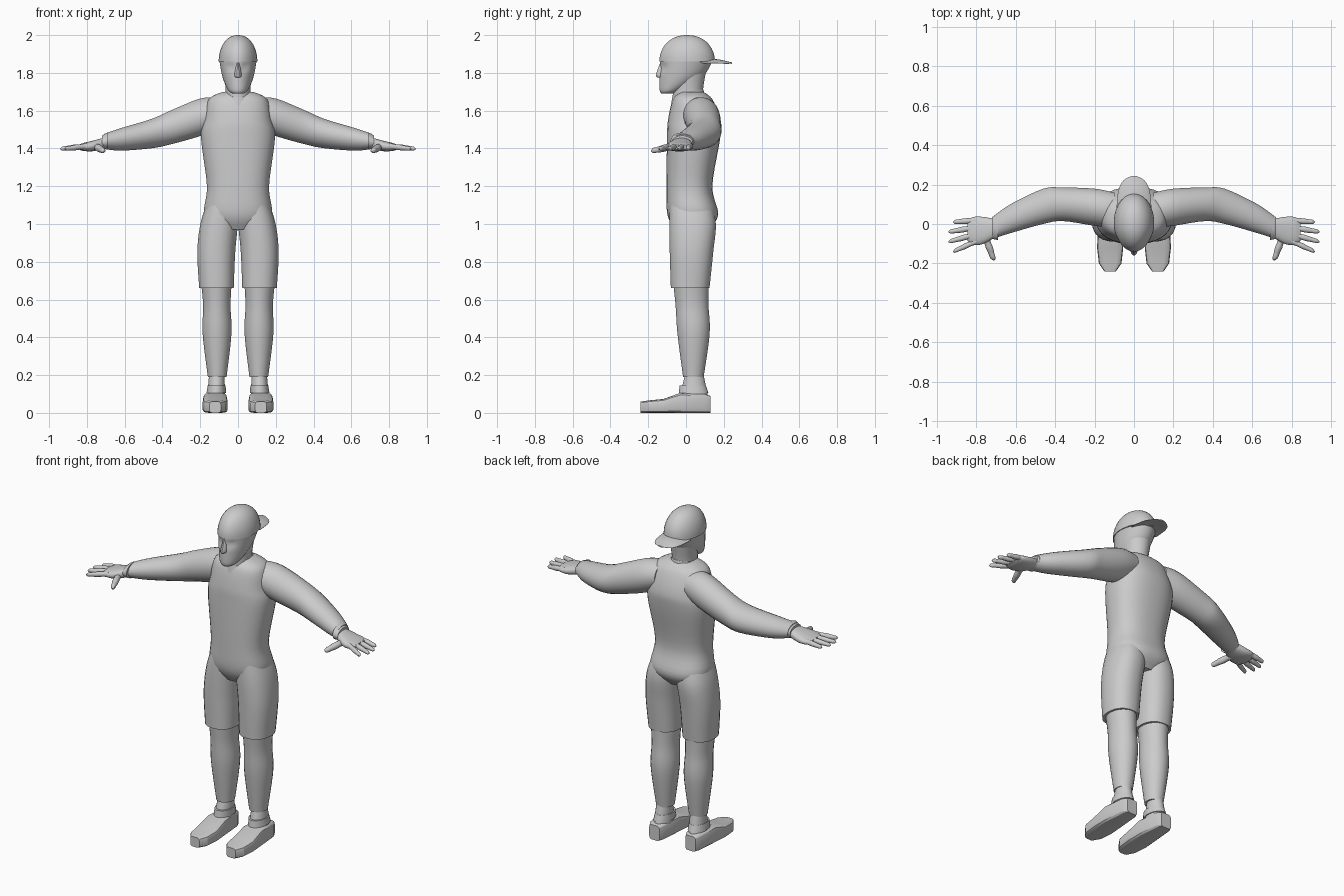
import bpy
from math import cos, sin, pi, copysign, exp, radians

cube = bpy.data.objects.get("Cube")
if cube:
    bpy.data.objects.remove(cube)

grey = bpy.data.materials.new("light grey")
grey.use_nodes = True
colour = (0.6, 0.6, 0.6, 1)
grey.diffuse_color = colour
grey.node_tree.nodes["Principled BSDF"].inputs["Base Color"].default_value = colour


def catmull(before, start, end, after, t):
    """Point on a smooth curve between start and end."""
    slope_in, slope_out = (end - before) / 2, (after - start) / 2
    ease = t * t * (3 - 2 * t)
    return (start + ease * (end - start)
            + t * (1 - t) ** 2 * slope_in - t * t * (1 - t) * slope_out)


def smooth_stations(stations, steps):
    """Add in-between cross-sections along the part."""
    last = len(stations) - 1
    result = []
    for i in range(last):
        near = [stations[max(0, min(last, i + k))] for k in (-1, 0, 1, 2)]
        for step in range(steps):
            result.append([catmull(*values, step / steps) for values in zip(*near)])
    result.append(stations[last])
    return result


def loft(name, axis, stations, sides=24, steps=4, power=2, mirror=False,
         reshape=None, sharp_angle=40):
    """Skin oval sections; a station is position, two centres, two radii."""
    verts, faces = [], []
    sections = smooth_stations(stations, steps)
    for position, centre_a, centre_b, radius_a, radius_b in sections:
        for k in range(sides):
            turn = 2 * pi * (k + 0.5) / sides
            across, along = (copysign(abs(value) ** (2 / power), value)
                             for value in (cos(turn), sin(turn)))
            a = centre_a + across * radius_a
            b = centre_b + along * radius_b
            point = {"x": (position, a, b), "y": (a, position, b),
                     "z": (a, b, position)}[axis]
            verts.append(reshape(*point) if reshape else point)
    for row in range(len(sections) - 1):
        for k in range(sides):
            here, beside = row * sides + k, row * sides + (k + 1) % sides
            faces.append((here, beside, beside + sides, here + sides))
    faces.append(tuple(range(sides)))
    faces.append(tuple(range(len(verts) - sides, len(verts))))

    mesh = bpy.data.meshes.new(name)
    mesh.from_pydata(verts, [], faces)
    mesh.materials.append(grey)
    part = bpy.data.objects.new(name, mesh)
    bpy.context.collection.objects.link(part)
    bpy.ops.object.select_all(action="DESELECT")
    part.select_set(True)
    bpy.context.view_layer.objects.active = part
    bpy.ops.object.mode_set(mode="EDIT")
    bpy.ops.mesh.select_all(action="SELECT")
    bpy.ops.mesh.normals_make_consistent(inside=False)
    bpy.ops.object.mode_set(mode="OBJECT")
    bpy.ops.object.shade_smooth_by_angle(angle=radians(sharp_angle))
    if mirror:
        modifier = part.modifiers.new("mirror", "MIRROR")
        modifier.use_mirror_merge = False


def face_shape(x, y, z):
    """Narrow the face and press in the eye sockets."""
    x *= 1 - 0.8 * max(0, -y - 0.03)
    if y < -0.05:
        socket = ((abs(x) - 0.036) / 0.02) ** 2 + ((z - 1.83) / 0.02) ** 2
        y += 0.014 * exp(-socket)
    return x, y, z


def collar_slope(x, y, z):
    """Lower the collar at the throat."""
    return x, y, z + 0.25 * y


def brim_curve(x, y, z):
    """Bend the brim down at its sides."""
    return x, y, z - 2.5 * x * x


# Head, nose and backward cap
loft("head", "z", [
    (1.69, 0, -.1, .03, .03), (1.71, 0, -.08, .055, .06),
    (1.78, 0, -.025, .083, .115), (1.87, 0, .005, .1, .14)],
    sides=32, steps=6, reshape=face_shape)
loft("nose", "z", [
    (1.775, 0, -.13, .01, .02), (1.79, 0, -.13, .019, .03),
    (1.86, 0, -.12, .008, .015)], sides=12)
dome = []
for i in range(13):
    rise = pi / 2 * i / 12
    spread = max(cos(rise), 0.02) ** 0.9
    dome.append((1.86 + .14 * sin(rise), 0, .006, .103 * spread, .148 * spread))
loft("cap", "z", dome, sides=32, steps=1, reshape=face_shape)
loft("cap_brim", "y", [
    (.08, 0, 1.872, .09, .006), (.17, 0, 1.866, .08, .006),
    (.22, 0, 1.856, .055, .005), (.243, 0, 1.852, .015, .004)],
    reshape=brim_curve)

# Neck and sloping collar
loft("neck", "z", [
    (1.6, 0, .01, .075, .085), (1.7, 0, .01, .066, .08), (1.8, 0, .02, .075, .085)])
loft("collar", "z", [
    (1.65, 0, .01, .085, .09), (1.69, 0, .01, .07, .083)], reshape=collar_slope)

# Shirt and sleeves
loft("shirt", "z", [
    (1.7, 0, .03, .08, .06), (1.66, 0, .035, .155, .105), (1.55, 0, .044, .182, .14),
    (1.45, 0, .04, .196, .141), (1.2, 0, .018, .165, .122),
    (1.05, 0, .036, .179, .135), (.97, 0, .03, .1, .09)],
    sides=32, steps=5, power=2.4)
loft("arms", "x", [
    (.1, .07, 1.59, .09, .08), (.2, .085, 1.565, .095, .1),
    (.36, .1, 1.51, .086, .09), (.46, .09, 1.478, .09, .078),
    (.62, .03, 1.448, .075, .06), (.71, -.015, 1.437, .058, .04)], mirror=True)

# Gloves: cuff, palm, fingers and thumb
loft("glove_cuffs", "x", [
    (.69, -.016, 1.44, .066, .045), (.72, -.02, 1.432, .056, .036)], mirror=True)
loft("palms", "x", [
    (.7, -.02, 1.43, .045, .03), (.77, -.033, 1.413, .07, .028),
    (.82, -.035, 1.408, .07, .021), (.845, -.035, 1.407, .05, .012)],
    power=2.4, mirror=True)


def digit(name, axis, base, tip, radius):
    """Tapered, knuckled finger with a rounded tip."""
    index = "xyz".index(axis)
    stations = []
    for i in range(17):
        t = i / 16
        point = [start + (end - start) * t for start, end in zip(base, tip)]
        position = point.pop(index)
        taper = 1 - 0.2 * t + 0.06 * cos(4 * pi * t)
        thickness = radius * taper * max(1 - t ** 12, 0.02) ** 0.5
        stations.append((position, *point, thickness, thickness))
    loft(name, axis, stations, sides=12, steps=1, mirror=True)


for i, finger in enumerate(("little", "ring", "middle", "index")):
    reach = .945 - .012 * (i - 1.5) ** 2
    digit(finger + "_fingers", "x", (.8, .018 - .035 * i, 1.412),
          (reach, .01 - .05 * i, 1.398), .016)
digit("thumbs", "y", (.755, -.06, 1.412), (.712, -.185, 1.387), .02)

# Shorts and legs
loft("shorts", "z", [
    (1.12, .08, .025, .082, .11), (1, .1, .035, .1, .124),
    (.85, .115, .029, .101, .116), (.66, .114, .022, .092, .103)],
    steps=6, power=2.3, mirror=True)
loft("lower_legs", "z", [
    (.7, .115, .025, .083, .095), (.57, .112, .032, .073, .088),
    (.42, .111, .04, .077, .086), (.19, .11, .039, .05, .055)],
    steps=6, mirror=True)
loft("ankles", "z", [
    (.22, .112, .045, .04, .045), (.07, .116, .04, .049, .08)], mirror=True)
loft("sock_bands", "z", [
    (.145, .113, .036, .048, .07), (.105, .115, .04, .052, .079)], mirror=True)

# Shoes: flat-soled, faceted, each section given by position, half width, half height
shoe_sections = ((-.24, .03, .03), (-.2, .058, .033), (-.12, .067, .037),
                 (-.03, .063, .053), (.1, .05, .05), (.13, .035, .045))
loft("shoes", "y", [(y, .121, height, width, height)
                    for y, width, height in shoe_sections],
     sides=16, steps=1, power=5, mirror=True, sharp_angle=25)
